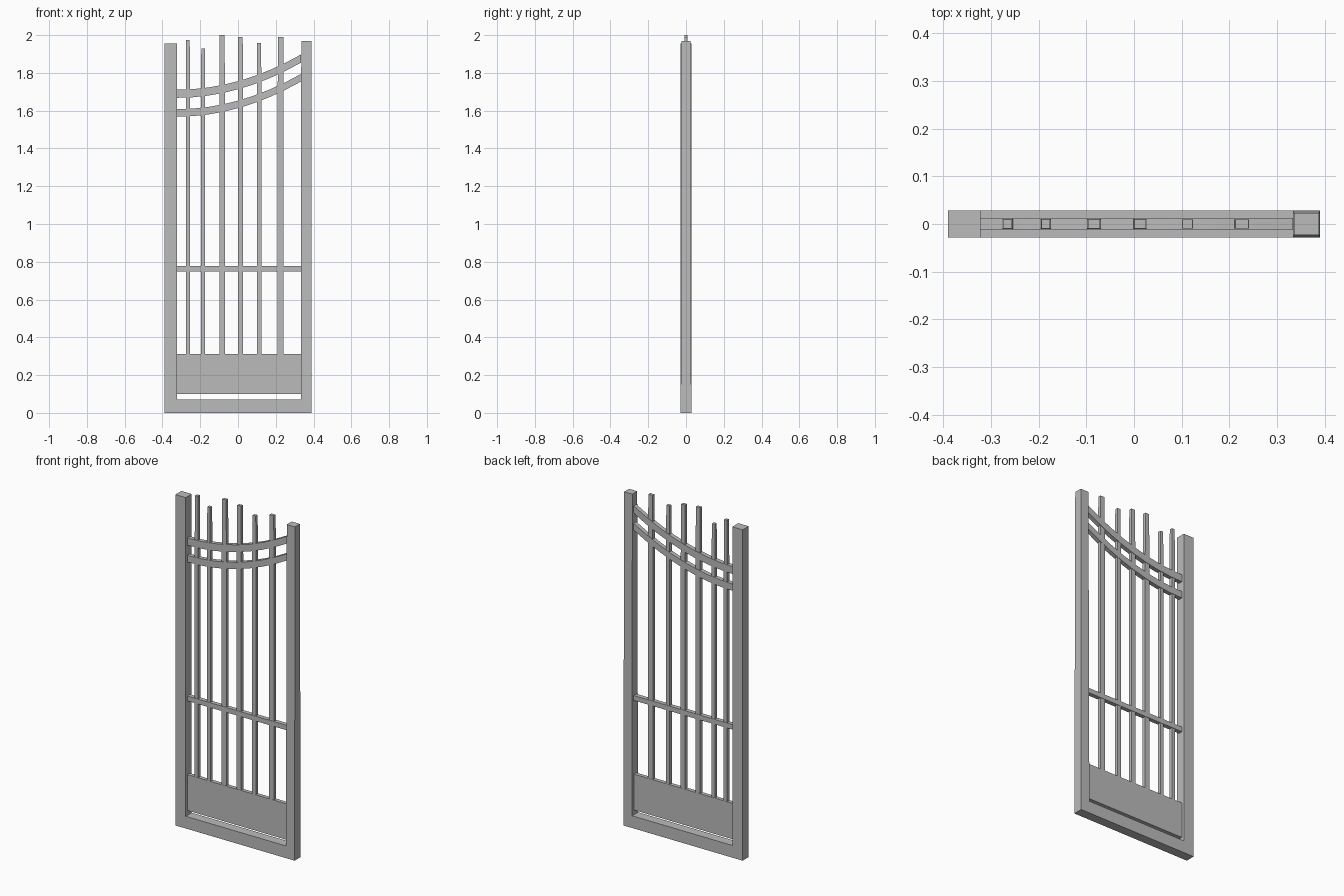
import bpy
import bmesh

cube = bpy.data.objects.get("Cube")
if cube:
    bpy.data.objects.remove(cube, do_unlink=True)

GREY = (0.5, 0.5, 0.5, 1)
metal = bpy.data.materials.new("plain grey")
metal.use_nodes = True
metal.diffuse_color = GREY
metal.node_tree.nodes["Principled BSDF"].inputs["Base Color"].default_value = GREY

LEFT, RIGHT = -0.322, 0.333


def finish(name, bm):
    bmesh.ops.recalc_face_normals(bm, faces=bm.faces)
    mesh = bpy.data.meshes.new(name)
    bm.to_mesh(mesh)
    bm.free()
    mesh.materials.append(metal)
    obj = bpy.data.objects.new(name, mesh)
    bpy.context.collection.objects.link(obj)
    return obj


def loft(name, sections):
    """Skin a list of four-cornered sections and cap both ends."""
    bm = bmesh.new()
    rings = [[bm.verts.new(p) for p in s] for s in sections]
    for a, b in zip(rings, rings[1:]):
        for i in range(4):
            j = (i + 1) % 4
            bm.faces.new((a[i], a[j], b[j], b[i]))
    bm.faces.new(rings[0])
    bm.faces.new(rings[-1])
    return finish(name, bm)


def flat_section(x, z, w, d):
    return [(x - w, -d, z), (x + w, -d, z), (x + w, d, z), (x - w, d, z)]


def rail_section(x, low, high, d):
    return [(x, -d, low), (x, d, low), (x, d, high), (x, -d, high)]


def straight_rail(name, low, high, d):
    loft(name, [rail_section(x, low, high, d) for x in (LEFT, RIGHT)])


def curved_rail(name, base, thick, d=0.0125, steps=8):
    sections = []
    for i in range(steps + 1):
        t = i / steps
        x = LEFT + (RIGHT - LEFT) * t
        z = base + 0.186 * t * t
        sections.append(rail_section(x, z, z + thick, d))
    loft(name, sections)


# Outer frame: two posts joined by a bottom beam, one solid piece
bm = bmesh.new()
columns = [(-0.39, 1.955), (LEFT, 1.955), (RIGHT, 1.97), (0.39, 1.97)]
depth = 0.028
grid = [[bm.verts.new((x, -depth, z)) for z in (0, 0.072, top)] for x, top in columns]
for c, r in ((0, 0), (0, 1), (1, 0), (2, 0), (2, 1)):
    bm.faces.new((grid[c][r], grid[c + 1][r], grid[c + 1][r + 1], grid[c][r + 1]))
ext = bmesh.ops.extrude_face_region(bm, geom=bm.faces[:])
for v in ext["geom"]:
    if isinstance(v, bmesh.types.BMVert):
        v.co.y = depth
# The right-hand post narrows towards its top
for v in bm.verts:
    if v.co.z > 1.96:
        v.co.y *= 0.82
        v.co.x += 0.002 if v.co.x < 0.35 else -0.002
finish("outer_frame", bm)

# Kick panel and rails
straight_rail("kick_panel", 0.1, 0.312, 0.0115)
straight_rail("middle_rail", 0.748, 0.777, 0.0125)
curved_rail("lower_curved_rail", 1.568, 0.04)
curved_rail("upper_curved_rail", 1.668, 0.043)

# Upright bars: centre, half width, top height
bars = [(-0.265, 0.011, 1.973), (-0.185, 0.011, 1.928), (-0.084, 0.015, 2.0),
        (0.013, 0.014, 1.99), (0.112, 0.012, 1.957), (0.226, 0.016, 1.99)]
for n, (x, w, top) in enumerate(bars, 1):
    d = 0.0105
    loft(f"upright_bar_{n}", [flat_section(x, 0.3, w, d),
                              flat_section(x, 1.7, w, d),
                              flat_section(x, top, w * 0.85, d * 0.85)])
